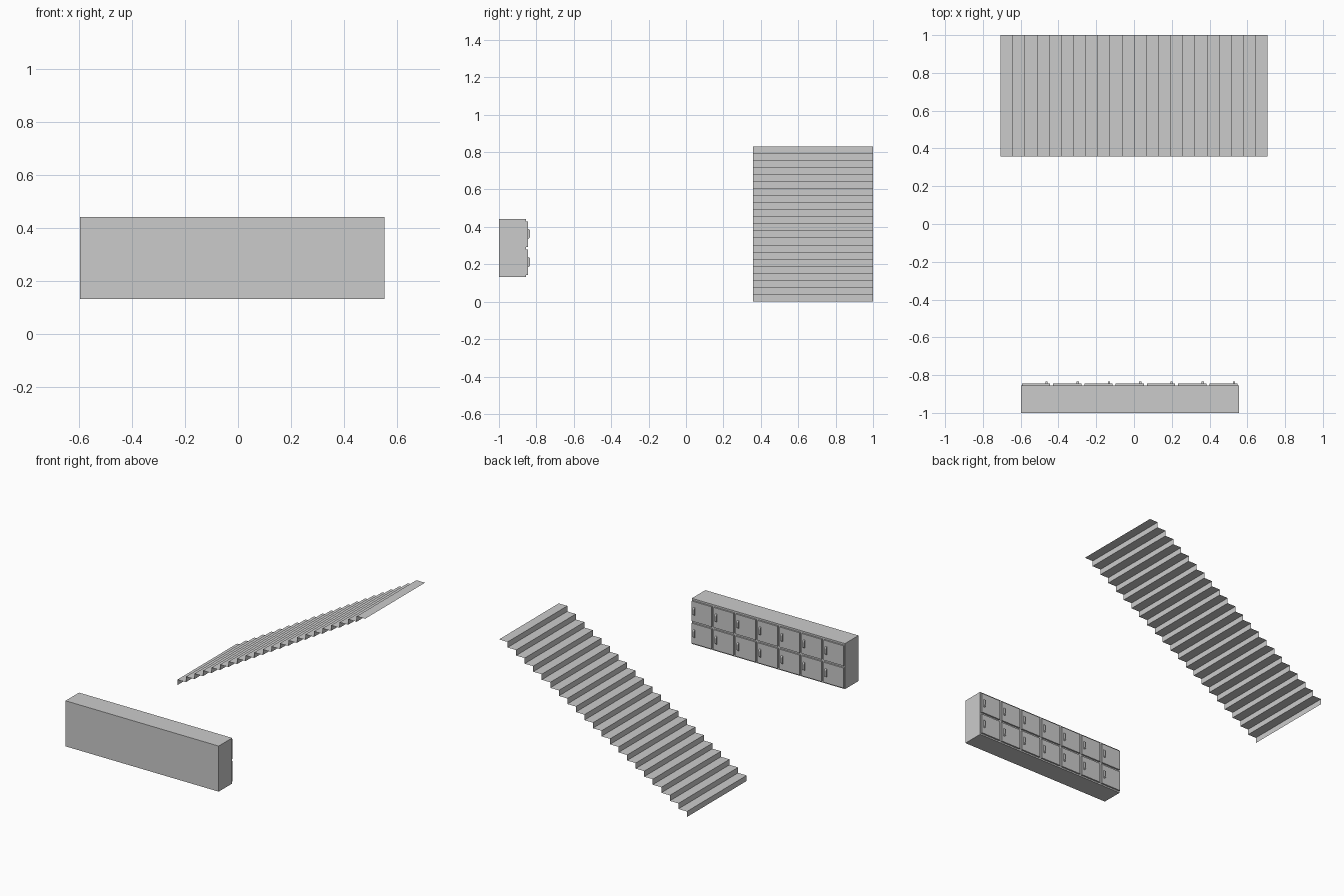
import bpy, bmesh

if "Cube" in bpy.data.objects:
    bpy.data.objects.remove(bpy.data.objects["Cube"])


def make_object(name, bm):
    mesh = bpy.data.meshes.new(name)
    bm.to_mesh(mesh)
    bm.free()
    obj = bpy.data.objects.new(name, mesh)
    bpy.context.collection.objects.link(obj)
    return obj


def box(name, x0, x1, y0, y1, z0, z1):
    bm = bmesh.new()
    bmesh.ops.create_cube(bm, size=1)
    for v in bm.verts:
        v.co = (x0 if v.co.x < 0 else x1,
                y0 if v.co.y < 0 else y1,
                z0 if v.co.z < 0 else z1)
    return make_object(name, bm)


def prism_x(name, profile, x0, x1):
    """Closed y-z profile extruded along x."""
    bm = bmesh.new()
    face = bm.faces.new([bm.verts.new((x0, y, z)) for y, z in profile])
    ext = bmesh.ops.extrude_face_region(bm, geom=[face])
    for v in ext["geom"]:
        if isinstance(v, bmesh.types.BMVert):
            v.co.x = x1
    bmesh.ops.recalc_face_normals(bm, faces=bm.faces)
    return make_object(name, bm)


# Staircase: open zigzag sheet, riser first, rising toward +x
STEPS, X0, X1, TOP = 22, -0.707, 0.707, 0.83
run, rise = (X1 - X0) / STEPS, TOP / STEPS
path = [(X0, 0)]
for i in range(STEPS):
    path.append((X0 + i * run, (i + 1) * rise))
    path.append((X0 + (i + 1) * run, (i + 1) * rise))
bm = bmesh.new()
near = [bm.verts.new((x, 0.358, z)) for x, z in path]
far = [bm.verts.new((x, 1.0, z)) for x, z in path]
for i in range(len(path) - 1):
    bm.faces.new((near[i], near[i + 1], far[i + 1], far[i]))
make_object("stair_steps", bm)

# Locker cabinet
box("locker_body", -0.598, 0.555, -1.0, -0.855, 0.132, 0.442)

# Two rows of seven doors with handles
PITCH = 0.1655
for row, z in enumerate((0.142, 0.293)):
    for col in range(7):
        x = -0.594 + col * PITCH
        tag = f"{row + 1}_{col + 1}"
        box("locker_door_" + tag, x, x + 0.15, -0.856, -0.844, z, z + 0.137)
        b = z + 0.042
        prism_x("door_handle_" + tag,
                [(-0.845, b), (-0.836, b + 0.006), (-0.833, b + 0.012),
                 (-0.833, b + 0.044), (-0.836, b + 0.05), (-0.845, b + 0.056)],
                x + 0.125, x + 0.136)
